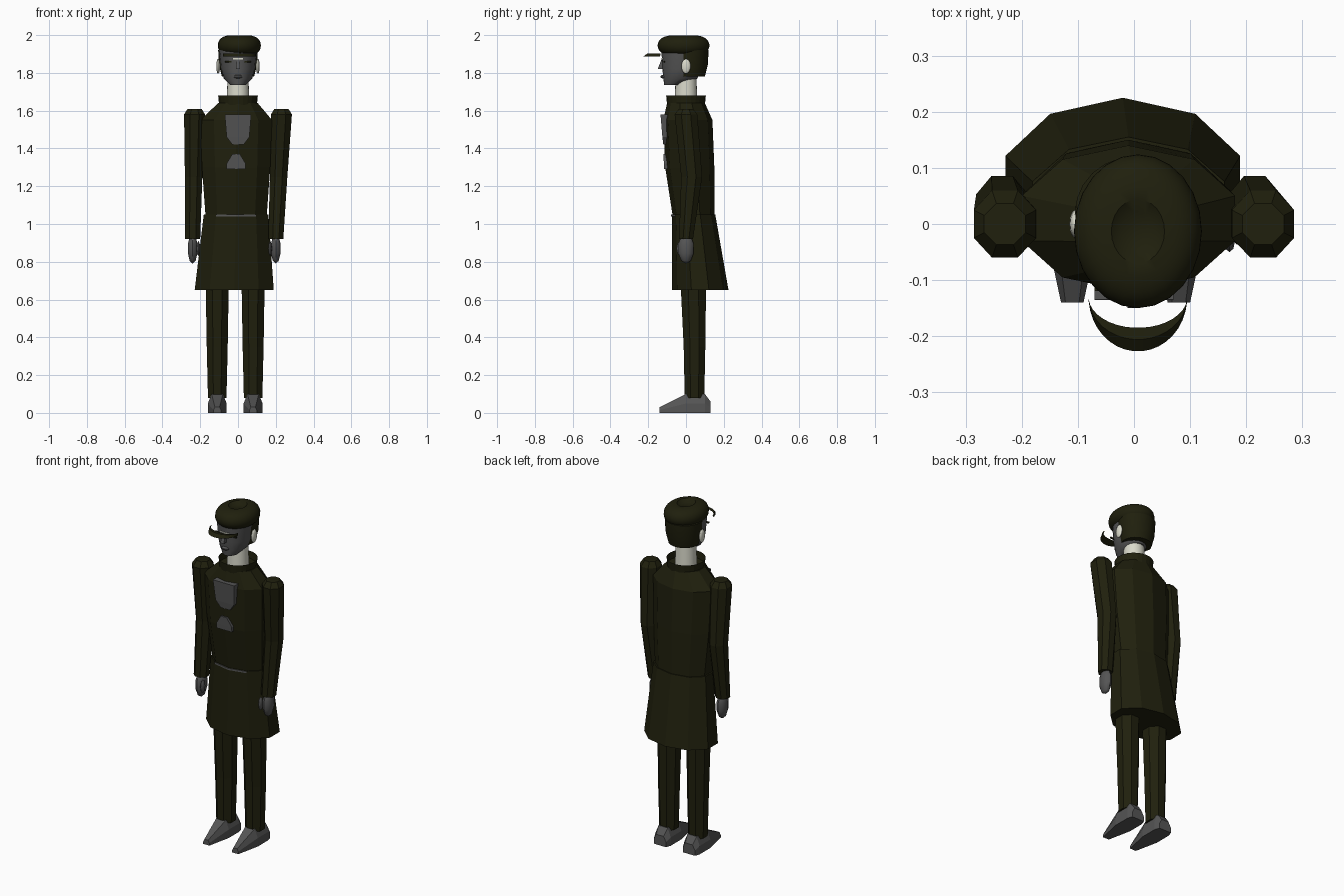
import bpy
import bmesh
from math import sin, cos, tau, radians

default_cube = bpy.data.objects.get("Cube")
if default_cube:
    bpy.data.objects.remove(default_cube)


def material(name, red, green, blue):
    colour = (red, green, blue, 1)
    mat = bpy.data.materials.new(name)
    mat.use_nodes = True
    mat.diffuse_color = colour
    mat.node_tree.nodes["Principled BSDF"].inputs["Base Color"].default_value = colour
    return mat


def finish(name, mat, bm, smooth):
    """Turn a bmesh into a named, coloured object."""
    bmesh.ops.recalc_face_normals(bm, faces=bm.faces)
    mesh = bpy.data.meshes.new(name)
    bm.to_mesh(mesh)
    bm.free()
    mesh.materials.append(mat)
    part = bpy.data.objects.new(name, mesh)
    bpy.context.collection.objects.link(part)
    if smooth:
        bpy.ops.object.select_all(action="DESELECT")
        part.select_set(True)
        bpy.context.view_layer.objects.active = part
        bpy.ops.object.shade_smooth_by_angle(angle=radians(40))


def skin(name, mat, rings, smooth=False, caps=True):
    """Join successive rings of points into a surface."""
    bm = bmesh.new()
    loops = [[bm.verts.new(point) for point in ring] for ring in rings]
    for lower, upper in zip(loops, loops[1:]):
        for i in range(len(lower)):
            bm.faces.new((lower[i - 1], lower[i], upper[i], upper[i - 1]))
    if caps:
        bm.faces.new(loops[0])
        bm.faces.new(loops[-1])
    finish(name, mat, bm, smooth)


def loft(name, mat, section, rows, smooth=False, caps=True):
    """Each row holds height, centre x, half width, centre y, half depth."""
    rings = [[(x + width * u, y + depth * v, z) for u, v in section]
             for z, x, width, y, depth in rows]
    skin(name, mat, rings, smooth, caps)


def box(name, mat, centre, half_size):
    x, y, z = centre
    width, depth, height = half_size
    loft(name, mat, SQUARE, [(z - height, x, width, y, depth), (z + height, x, width, y, depth)])


def ball(name, mat, centre, half_size, segments):
    bm = bmesh.new()
    bmesh.ops.create_uvsphere(bm, u_segments=segments, v_segments=segments // 2, radius=1)
    bmesh.ops.scale(bm, vec=half_size, verts=bm.verts)
    bmesh.ops.translate(bm, vec=centre, verts=bm.verts)
    finish(name, mat, bm, True)


def polygon(sides, turn=0):
    angles = [(i + turn) * tau / sides for i in range(sides)]
    return [(sin(angle), cos(angle)) for angle in angles]


OLIVE = material("dark_olive", .014, .014, .004)
GREY = material("mid_grey", .09, .09, .09)
CREAM = material("pale_cream", .7, .7, .6)
SQUARE = [(-1, -1), (1, -1), (1, 1), (-1, 1)]
DECAGON = polygon(10)
OCTAGON = polygon(8, turn=.5)
ROUND = polygon(24)

# Coat with flared skirt, tapered body and open collar
loft("coat_skirt", OLIVE, DECAGON, [(.65, -.02, .22, .075, .15), (1.05, -.01, .18, .04, .115)])
loft("coat_body", OLIVE, DECAGON, [
    (1.04, -.01, .17, .04, .11), (1.3, -.01, .19, .02, .13),
    (1.55, -.01, .2, .01, .13), (1.64, 0, .11, 0, .1)])
loft("coat_collar", OLIVE, ROUND, [(1.63, 0, .1, 0, .1), (1.68, 0, .105, 0, .105)], caps=False)

# Shirt pieces and belt line on the coat front
loft("shirt_front", GREY, SQUARE, [
    (1.42, 0, .03, -.1, .02), (1.46, 0, .06, -.1, .025), (1.58, 0, .07, -.11, .025)])
loft("shirt_patch", GREY, SQUARE, [
    (1.29, -.01, .05, -.1, .015), (1.32, -.01, .05, -.1, .017), (1.37, -.01, .02, -.1, .02)])
front_points = [(u, v) for u, v in DECAGON if v < -.7]
loft("belt_line", GREY, front_points, [(z, -.01, .18, .04, .12) for z in (1.04, 1.05)])

# Arms, hands, legs and shoes
SHOE = [(-1, 0), (1, 0), (1, .5), (.6, 1), (-.6, 1), (-1, .5)]
for side, sign, wrist, leg in (("right", -1, -.24, -.11), ("left", 1, .2, .08)):
    arm = sign * .23
    loft(side + "_sleeve", OLIVE, OCTAGON, [
        (.92, wrist, .043, 0, .04), (1.25, (arm + wrist) / 2, .05, .03, .06),
        (1.58, arm, .06, 0, .065), (1.61, arm, .04, 0, .04)])
    ball(side + "_hand", GREY, (wrist, 0, .87), (.028, .043, .08), segments=10)
    ball(side + "_thumb", GREY, (wrist - sign * .03, -.03, .87), (.01, .02, .04), segments=8)
    loft(side + "_trouser", OLIVE, OCTAGON, [
        (.08, leg, .053, .045, .056), (.35, leg, .06, .045, .062), (.9, leg, .07, .035, .08)])
    skin(side + "_shoe", GREY, [
        [(leg + width * u, y, height * v) for u, v in SHOE]
        for y, width, height in ((.13, .04, .06), (.1, .05, .1), (0, .05, .1), (-.14, .02, .03))])

# Neck, face and hair
loft("neck", CREAM, ROUND, [(1.62, 0, .06, 0, .06), (1.8, 0, .055, 0, .055)], smooth=True)
loft("face", GREY, ROUND, [
    (1.735, 0, .04, -.07, .045), (1.77, 0, .075, -.03, .09),
    (1.82, 0, .09, -.02, .105), (1.92, 0, .1, -.02, .11)], smooth=True)
loft("nose", GREY, SQUARE, [(1.82, 0, .012, -.13, .02), (1.87, 0, .007, -.12, .01)])
ball("lips", GREY, (0, -.12, 1.78), (.025, .015, .01), segments=10)
loft("hair", OLIVE, ROUND, [
    (1.78, 0, .085, .02, .08), (1.84, 0, .1, .02, .095), (1.92, 0, .105, .02, .1)], smooth=True)
box("brow_band", CREAM, (0, -.127, 1.875), (.03, .004, .003))

# Eyes and ears
for side, sign in (("right", -1), ("left", 1)):
    box(side + "_eye", OLIVE, (sign * .045, -.115, 1.86), (.025, .004, .004))
    ball(side + "_ear", CREAM, (sign * .105, 0, 1.835), (.01, .025, .04), segments=12)

# Rounded cap with a dimple sunk into the crown
cap_rows = []
for degrees in range(-60, 90, 10):
    angle = radians(degrees)
    spread = cos(angle) ** .5
    cap_rows.append((1.945 + .055 * sin(angle), .007, .114 * spread, -.013, .137 * spread))
cap_rows.append((1.985, .007, .03, -.013, .035))
loft("cap", OLIVE, ROUND, cap_rows, smooth=True)

# Crescent brim, dipping towards its outer edge
brim_rings = []
for degrees in range(-85, 90, 10):
    across, forward = sin(radians(degrees)), cos(radians(degrees))
    x, outer, inner = .007 + .088 * across, -.13 - .097 * forward, -.13 - .055 * forward
    middle = (outer + inner) / 2
    brim_rings.append([(x, outer, 1.886), (x, middle, 1.89), (x, inner, 1.9), (x, middle, 1.902)])
skin("cap_brim", OLIVE, brim_rings, smooth=True)
